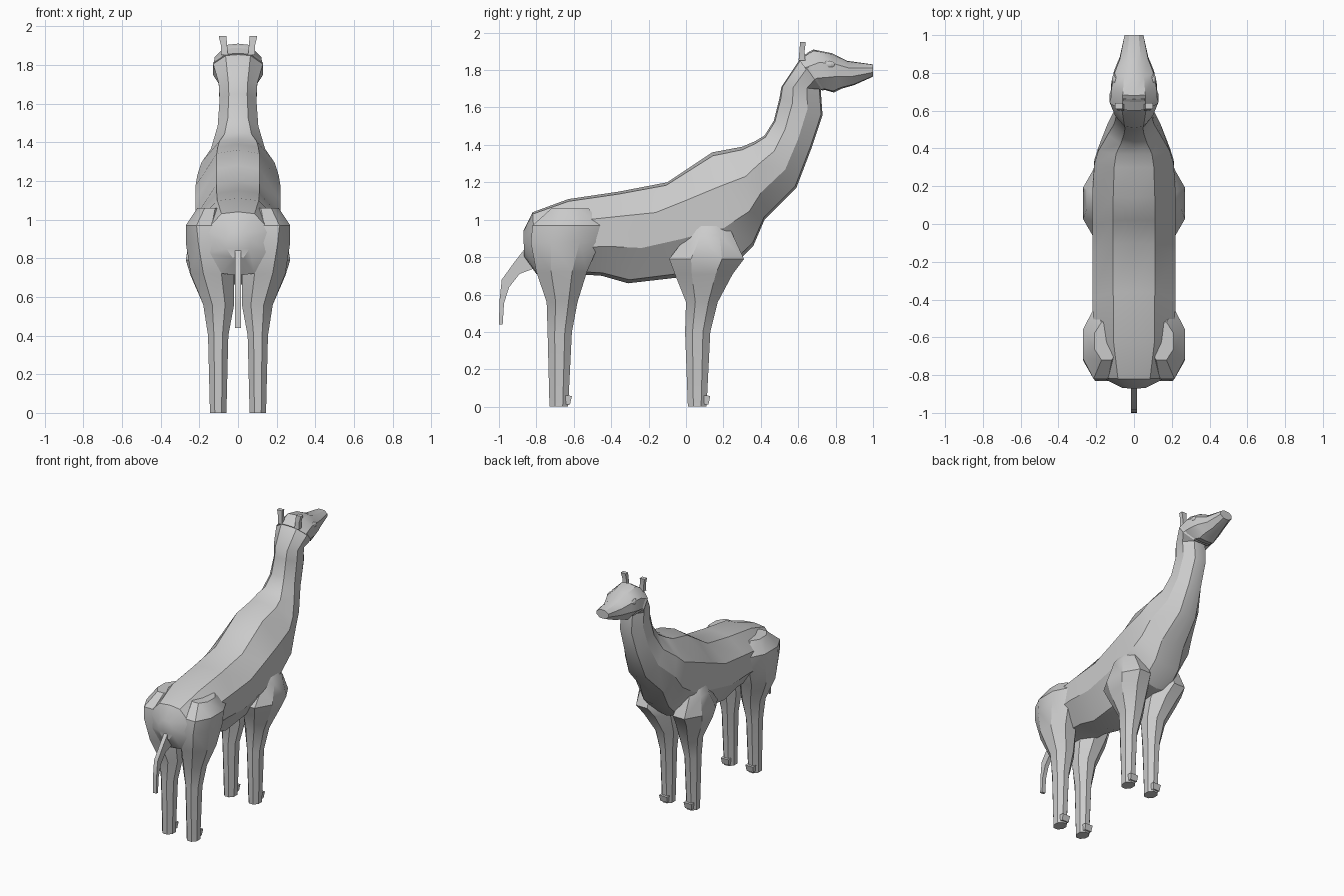
import bpy, bmesh, math
from mathutils import Vector

if "Cube" in bpy.data.objects:
    bpy.data.objects.remove(bpy.data.objects["Cube"])


def loft(name, rings, angle=30):
    """Skin a list of equal-length point rings and close both ends."""
    bm = bmesh.new()
    loops = [[bm.verts.new(p) for p in ring] for ring in rings]
    n = len(loops[0])
    for a, b in zip(loops, loops[1:]):
        for i in range(n):
            j = (i + 1) % n
            bm.faces.new((a[i], a[j], b[j], b[i]))
    bm.faces.new(loops[0])
    bm.faces.new(loops[-1])
    bmesh.ops.recalc_face_normals(bm, faces=bm.faces)
    me = bpy.data.meshes.new(name)
    bm.to_mesh(me)
    bm.free()
    ob = bpy.data.objects.new(name, me)
    bpy.context.collection.objects.link(ob)
    bpy.ops.object.select_all(action='DESELECT')
    ob.select_set(True)
    bpy.context.view_layer.objects.active = ob
    bpy.ops.object.shade_smooth_by_angle(angle=math.radians(angle))
    return ob


def mirror(ob):
    ob.modifiers.new("mirror", 'MIRROR').use_axis[0] = True
    return ob


# Body section: (fraction of half width, fraction of half height)
SECTION = [(0, 1), (.5, .94), (1, .4), (1, -.3), (.5, -.93),
           (0, -1), (-.5, -.93), (-1, -.3), (-1, .4), (-.5, .94)]


def body_ring(yt, zt, yb, zb, w):
    top, bot = Vector((0, yt, zt)), Vector((0, yb, zb))
    mid, up = (top + bot) / 2, (top - bot) / 2
    return [mid + up * h + Vector((w * s, 0, 0)) for s, h in SECTION]


def leg_ring(z, y0, y1, x0, x1):
    k = 1 / math.cos(math.pi / 8)
    return [((x0 + x1) / 2 + k * (x1 - x0) / 2 * math.cos(a),
             (y0 + y1) / 2 + k * (y1 - y0) / 2 * math.sin(a), z)
            for a in [math.pi / 8 + i * math.pi / 4 for i in range(8)]]


def box_ring(y, z, dy, dz, w, x=0):
    return [(x - w, y - dy, z - dz), (x + w, y - dy, z - dz),
            (x + w, y + dy, z + dz), (x - w, y + dy, z + dz)]


# Torso and neck: top y, z, bottom y, z, half width
torso = [(-.87, .94, -.865, .80, .06), (-.82, 1.04, -.80, .71, .17),
         (-.63, 1.11, -.60, .71, .215), (-.36, 1.15, -.45, .70, .22),
         (-.10, 1.20, -.31, .66, .22), (.02, 1.28, -.05, .69, .22),
         (.14, 1.36, .24, .74, .22), (.30, 1.39, .36, .86, .21),
         (.37, 1.42, .42, 1.0, .19), (.42, 1.45, .59, 1.17, .14),
         (.47, 1.53, .67, 1.38, .105), (.50, 1.65, .73, 1.56, .095),
         (.51, 1.71, .72, 1.70, .10), (.61, 1.86, .73, 1.69, .13),
         (.66, 1.90, .76, 1.70, .11)]
loft("body_and_neck", [body_ring(*r) for r in torso])

# Head
head = [(.60, 1.86, .72, 1.70, .125), (.68, 1.91, .79, 1.68, .12),
        (.78, 1.89, .83, 1.70, .105), (.86, 1.85, .90, 1.72, .075),
        (1.0, 1.83, 1.0, 1.765, .05)]
loft("head", [body_ring(*r) for r in head])

# Legs: z, y range, x range
hind = [(1.06, -.72, -.52, .08, .21), (.97, -.82, -.45, .08, .27),
        (.88, -.83, -.46, .05, .27), (.72, -.80, -.53, .02, .245),
        (.56, -.745, -.58, .02, .18), (.40, -.74, -.61, .05, .155),
        (0, -.73, -.63, .06, .145)]
fore = [(.98, .02, .22, .10, .21), (.92, .01, .25, .08, .25),
        (.79, -.09, .31, .04, .27), (.71, -.06, .25, .02, .245),
        (.56, .0, .17, .02, .18), (.40, -.005, .13, .05, .155),
        (0, .01, .11, .06, .145)]
for name, rings, toe in (("hind", hind, -.61), ("front", fore, .13)):
    mirror(loft(name + "_legs", [leg_ring(*r) for r in rings]))
    mirror(loft(name + "_toes", [box_ring(toe - .03, .012, .02, 0, .028, .103),
                                 box_ring(toe - .03, .06, .03, -.002, .032, .103)]))

# Tail: y, z, section half offsets
tail = [(-.83, .80, .02, -.06), (-.905, .74, .015, -.03), (-.965, .66, .02, -.02),
        (-.985, .56, .012, -.006), (-.99, .44, .01, 0)]
loft("tail", [box_ring(y, z, dy, dz, .015) for y, z, dy, dz in tail])

# Horns
mirror(loft("horns", [box_ring(.62, 1.85, .018, 0, .018, .07),
                      box_ring(.62, 1.90, .014, 0, .016, .072),
                      box_ring(.625, 1.95, .015, 0, .02, .08)]))

# Eyes
bpy.ops.mesh.primitive_uv_sphere_add(segments=10, ring_count=6, radius=1,
                                     location=(0, 0, 0))
eye = bpy.context.object
eye.name = "eyes"
for v in eye.data.vertices:
    v.co = Vector((.102 + .014 * v.co.x, .765 + .033 * v.co.y, 1.83 + .02 * v.co.z))
mirror(eye)
